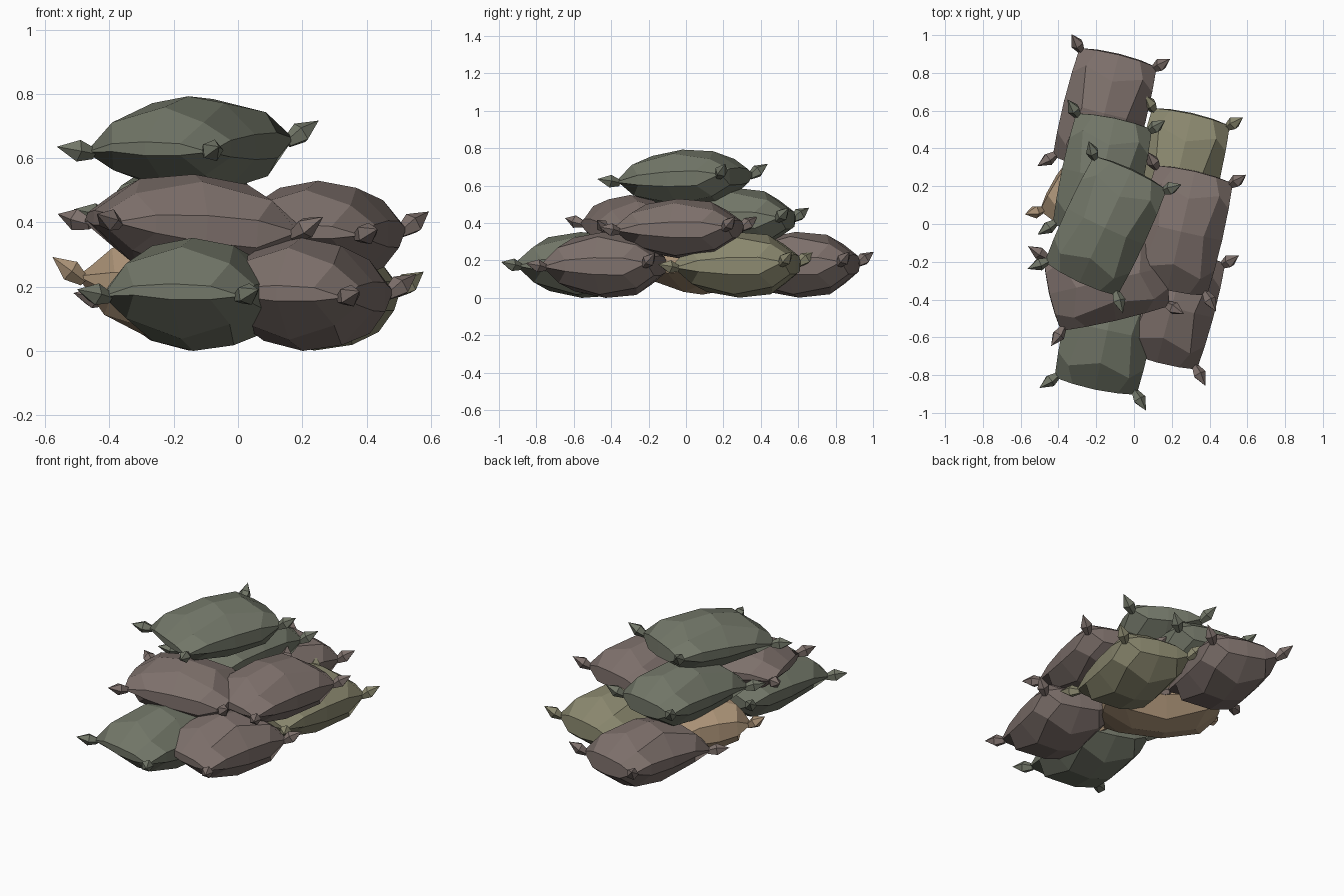
import bpy, bmesh, math
from mathutils import Matrix, Vector

if "Cube" in bpy.data.objects:
    bpy.data.objects.remove(bpy.data.objects["Cube"])

def mat(name, c):
    m = bpy.data.materials.new(name)
    m.diffuse_color = (*c, 1)
    m.use_nodes = True
    m.node_tree.nodes["Principled BSDF"].inputs["Base Color"].default_value = m.diffuse_color
    return m

GREEN = mat("green_cloth", (0.17, 0.185, 0.14))
BROWN = mat("brown_cloth", (0.21, 0.165, 0.15))
OLIVE = mat("olive_cloth", (0.26, 0.25, 0.16))
TAN = mat("tan_cloth", (0.42, 0.30, 0.19))

# grid place -> (ring sorted pair): height share, and position of the inner ring
PUFF = {(0, 0): 1, (0, 1): 0.86, (1, 1): 0.57, (0, 2): 0.22, (1, 2): 0.18, (2, 2): 0}
INNER = [0.55, 0.72, 0.55]   # by ring of the other axis

def sack_point(i, j, hw, hl, hh, side):
    """Point of a pillow half; the underside sags more at its far right end."""
    a, b = abs(i), abs(j)
    u = (i if a != 1 else i * 2 * INNER[b]) / 2
    v = (j if b != 1 else j * 2 * INNER[a]) / 2
    h = PUFF[tuple(sorted((a, b)))]
    if side < 0 and 0 < h < 1:
        h = min(1, h + 0.16 * v + 0.07 * u)
    return (u * hw * (1 + 0.06 * (1 - v * v)), v * hl * (1 + 0.06 * (1 - u * u)), side * hh * h)

def finish(bm, name, material, matrix):
    bmesh.ops.recalc_face_normals(bm, faces=bm.faces)
    me = bpy.data.meshes.new(name)
    bm.to_mesh(me)
    bm.free()
    me.materials.append(material)
    ob = bpy.data.objects.new(name, me)
    ob.matrix_world = matrix
    bpy.context.collection.objects.link(ob)

def pillow(hw, hl, hh):
    """Two puffed 4x4 grids bridged by a narrow side band."""
    bm = bmesh.new()
    for side in (1, -1):
        g = [[bm.verts.new(sack_point(i, j, hw, hl, hh, side)) for j in range(-2, 3)]
             for i in range(-2, 3)]
        for i in range(4):
            for j in range(4):
                bm.faces.new((g[i][j], g[i + 1][j], g[i + 1][j + 1], g[i][j + 1]))
    bmesh.ops.bridge_loops(bm, edges=[e for e in bm.edges if e.is_boundary])
    bmesh.ops.remove_doubles(bm, verts=bm.verts, dist=1e-4)
    return bm

def ears(hw, hl):
    """Gathered, pointed cloth knots at the four corners."""
    bm = bmesh.new()
    for sx in (-1, 1):
        for sy in (-1, 1):
            d = Vector((sx * 0.75, sy * 0.8, 0.45 + 0.2 * sy)).normalized()
            q = d.to_track_quat('Z', 'Y')
            base = Vector((sx * hw, sy * hl, 0)) - d * 0.025
            rings = []
            for t, r in ((0, 0.018), (0.055, 0.036)):
                rings.append([bm.verts.new(base + q @ Vector((
                    r * math.cos(k * math.tau / 5), r * math.sin(k * math.tau / 5), t)))
                    for k in range(5)])
            tip = bm.verts.new(base + d * 0.125)
            bm.faces.new(rings[0])
            for k in range(5):
                n = (k + 1) % 5
                bm.faces.new((rings[0][k], rings[0][n], rings[1][n], rings[1][k]))
                bm.faces.new((rings[1][k], rings[1][n], tip))
    return bm

# name, material, centre, half width / length / height, turn, tilt (far end up)
SACKS = [
    ("bottom_front_left_sack", GREEN, (-0.14, -0.56, 0.176), (0.222, 0.305, 0.176), -12, 1),
    ("bottom_front_right_sack", BROWN, (0.20, -0.435, 0.176), (0.215, 0.29, 0.176), -15, 2),
    ("bottom_middle_sack", TAN, (-0.13, 0.075, 0.19), (0.205, 0.31, 0.174), 57, 8),
    ("bottom_right_sack", OLIVE, (0.235, 0.275, 0.177), (0.21, 0.30, 0.176), -13, 3),
    ("bottom_back_sack", BROWN, (-0.155, 0.595, 0.177), (0.21, 0.295, 0.176), -14, 3),
    ("middle_front_sack", BROWN, (-0.145, -0.30, 0.385), (0.205, 0.295, 0.165), -77, -3),
    ("middle_right_sack", BROWN, (0.25, -0.035, 0.37), (0.21, 0.305, 0.16), -13, 2),
    ("middle_back_sack", GREEN, (-0.168, 0.25, 0.425), (0.205, 0.30, 0.165), -12, 1),
    ("top_sack", GREEN, (-0.15, -0.01, 0.64), (0.212, 0.31, 0.153), -25, 4),
]

for name, m, c, (hw, hl, hh), turn, tilt in SACKS:
    M = (Matrix.Translation(c) @ Matrix.Rotation(math.radians(turn), 4, 'Z')
         @ Matrix.Rotation(math.radians(tilt), 4, 'X'))
    finish(pillow(hw, hl, hh), name, m, M)
    finish(ears(hw, hl), name + "_ears", m, M)
